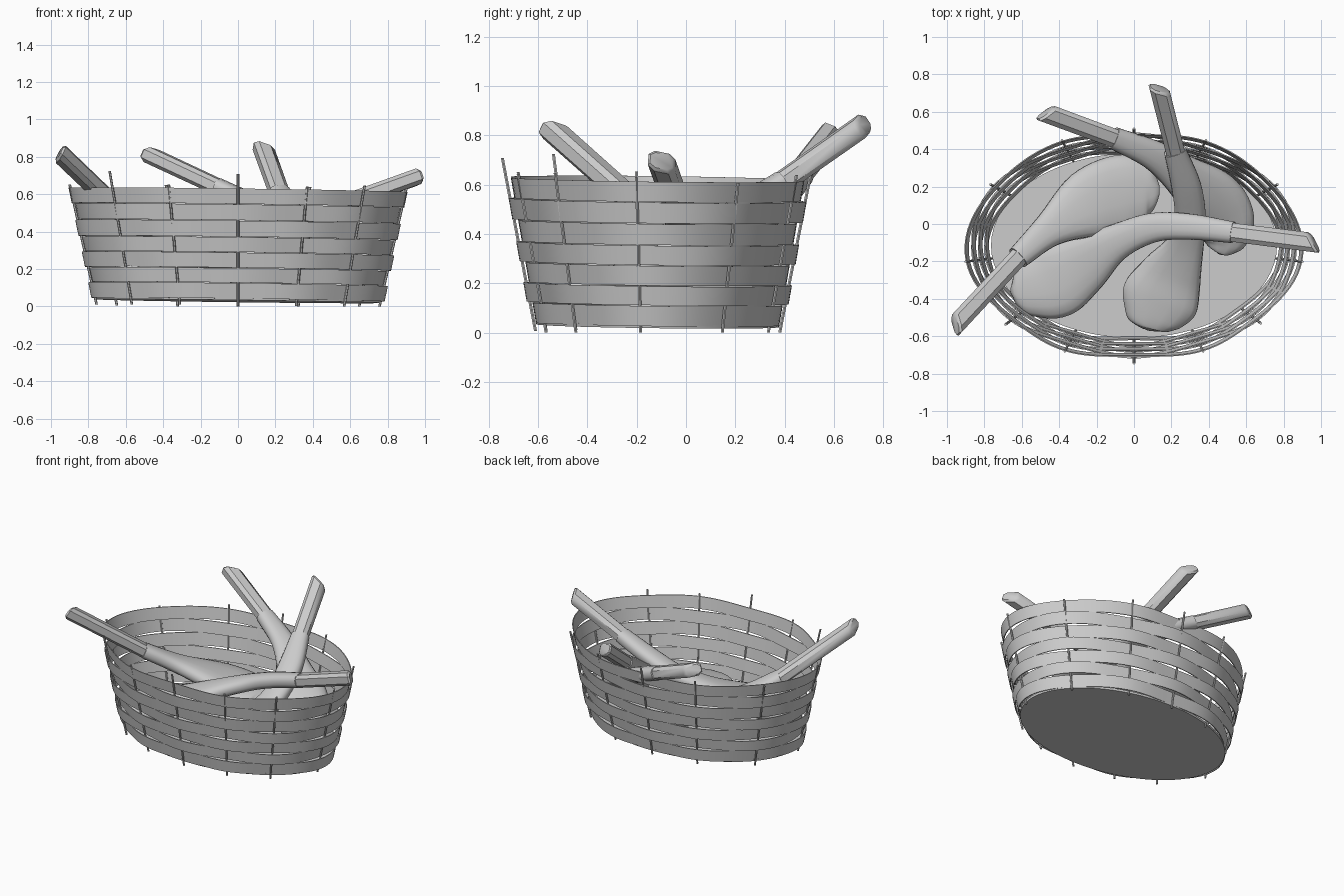
import bpy, bmesh, math
from mathutils import Vector

if "Cube" in bpy.data.objects:
    bpy.data.objects.remove(bpy.data.objects["Cube"])

grey = bpy.data.materials.new("plain grey")
grey.diffuse_color = (0.6, 0.6, 0.6, 1)
grey.use_nodes = True
grey.node_tree.nodes["Principled BSDF"].inputs["Base Color"].default_value = grey.diffuse_color


def finish(bm, name, angle=35):
    bmesh.ops.recalc_face_normals(bm, faces=bm.faces)
    me = bpy.data.meshes.new(name)
    bm.to_mesh(me)
    bm.free()
    ob = bpy.data.objects.new(name, me)
    bpy.context.collection.objects.link(ob)
    me.materials.append(grey)
    bpy.ops.object.select_all(action='DESELECT')
    ob.select_set(True)
    bpy.context.view_layer.objects.active = ob
    bpy.ops.object.shade_smooth_by_angle(angle=math.radians(angle))
    return ob


def skin(bm, rings, closed=False):
    # bridges consecutive rings of equal size, capping the ends when open
    vr = [[bm.verts.new(p) for p in r] for r in rings]
    n = len(vr[0])
    for i in range(len(vr) if closed else len(vr) - 1):
        a, b = vr[i], vr[(i + 1) % len(vr)]
        for k in range(n):
            bm.faces.new((a[k], a[(k + 1) % n], b[(k + 1) % n], b[k]))
    if not closed:
        bm.faces.new(vr[0])
        bm.faces.new(vr[-1][::-1])


def basket_point(a, z, off=0.0):
    # slightly tilted, flaring oval wall; angle measured from the front
    t = (z - 0.03) / 0.6
    x = (0.77 + 0.125 * t + off) * math.sin(a)
    dy = -(0.5 + 0.105 * t + off) * math.cos(a)
    return Vector((x, dy - 0.115, max(0.0, z - 0.013 * x - 0.012 * dy)))


# stake positions round the oval
half = [0, 24, 48, 82, 122, 155, 180]
angles = [math.radians(d) for d in half + [360 - d for d in half[5:0:-1]]]
N = len(angles)

# oval base
bm = bmesh.new()
ring = [2 * math.pi * i / 64 for i in range(64)]
skin(bm, [[basket_point(a, z, -0.008) for a in ring] for z in (0.028, 0.042)])
finish(bm, "basket_base")

# woven bands, alternating in front of and behind the stakes
edges = [0.035, 0.12, 0.2, 0.283, 0.365, 0.453, 0.54, 0.625]
AMP, THICK, STEPS = 0.012, 0.003, 10
for j in range(7):
    z0, z1 = edges[j] + 0.001, edges[j + 1] - 0.002
    rings = []
    for k in range(N):
        a0 = angles[k]
        a1 = angles[(k + 1) % N] + (2 * math.pi if k == N - 1 else 0)
        sign = -1 if (k + 6 - j) % 2 == 0 else 1
        for s in range(STEPS):
            f = s / STEPS
            a = a0 + (a1 - a0) * f
            o = sign * AMP * math.cos(math.pi * f)
            rings.append([basket_point(a, z0, o - THICK), basket_point(a, z0, o + THICK),
                          basket_point(a, z1, o + THICK), basket_point(a, z1, o - THICK)])
    bm = bmesh.new()
    skin(bm, rings, closed=True)
    finish(bm, "woven_band_%d" % (j + 1))

# upright stakes
tops = [0.7, 0.64, 0.65, 0.64, 0.62, 0.65, 0.67, 0.65, 0.62, 0.64, 0.71, 0.64]
bm = bmesh.new()
for a, top in zip(angles, tops):
    rings = []
    for z, off in ((0.0, 0), (top, 0.012)):
        c = basket_point(a, z, off)
        rings.append([c + Vector((0.007 * math.cos(t), 0.007 * math.sin(t), 0))
                      for t in (math.pi * i / 3 for i in range(6))])
    skin(bm, rings)
finish(bm, "basket_stakes")


def squarish(v, e):
    return math.copysign(abs(v) ** e, v)


def sweep(name, path, sides, angle, e, slant=0.0):
    # path entries: centre, half width, half thickness; slant shears the first end
    rings = []
    for i, (c, w, h) in enumerate(path):
        d = (path[min(i + 1, len(path) - 1)][0] - path[max(i - 1, 0)][0]).normalized()
        side = d.cross(Vector((0, 0, 1))).normalized()
        up = side.cross(d)
        cut = -slant / 0.05 if i < 2 else 0.0
        rings.append([c + side * w * squarish(math.cos(t), e) + up * h * squarish(math.sin(t), e)
                      + d * cut * w * squarish(math.cos(t), e)
                      for t in (2 * math.pi * (q + 0.5) / sides for q in range(sides))])
    bm = bmesh.new()
    skin(bm, rings)
    finish(bm, name, angle)


def spline(pts, steps=6):
    # Catmull-Rom through (x, y, z, half width)
    v = [Vector(p) for p in pts]
    v = [v[0] * 2 - v[1]] + v + [v[-1] * 2 - v[-2]]
    out = []
    for i in range(1, len(v) - 2):
        a, b, c, d = v[i - 1:i + 3]
        for s in range(steps):
            t = s / steps
            out.append(0.5 * (2 * b + (c - a) * t + (2 * a - 5 * b + 4 * c - d) * t * t
                              + (3 * b - a - 3 * c + d) * t ** 3))
    return out + [v[-2]]


def utensil(label, tip, pts, slant=0.035):
    # straight bar handle running into the collar of the flat head
    t, s = Vector(tip), Vector(pts[0][:3])
    d = (s - t).normalized()
    sweep(label + "_handle", [(t, 0.044, 0.034), (t + d * 0.015, 0.054, 0.046),
                              (s + d * 0.05, 0.053, 0.045)], 8, 40, 0.7, slant)
    path = []
    for p in spline(pts):
        w = max(p[3], 0.012)
        path.append((Vector(p[:3]), w, min(w, 0.04 + 0.12 * w)))
    sweep(label + "_head", path, 16, 50, 0.8)


utensil("left_paddle", (-0.955, -0.54, 0.82),
        [(-0.62, -0.18, 0.5, 0.062), (-0.45, -0.03, 0.39, 0.095), (-0.25, 0.1, 0.3, 0.185),
         (-0.08, 0.16, 0.24, 0.21), (0.04, 0.18, 0.21, 0.18), (0.1, 0.18, 0.2, 0.11),
         (0.13, 0.18, 0.19, 0.01)])
utensil("right_paddle", (0.965, -0.1, 0.695),
        [(0.53, -0.045, 0.54, 0.058), (0.3, -0.015, 0.47, 0.07), (0.1, -0.02, 0.4, 0.08),
         (-0.1, -0.1, 0.33, 0.1), (-0.28, -0.22, 0.26, 0.165), (-0.42, -0.3, 0.22, 0.205),
         (-0.55, -0.34, 0.2, 0.165), (-0.62, -0.355, 0.19, 0.11), (-0.66, -0.36, 0.19, 0.01)],
        -0.035)
utensil("back_left_paddle", (-0.475, 0.595, 0.81),
        [(-0.11, 0.46, 0.64, 0.06), (0.1, 0.37, 0.54, 0.08), (0.26, 0.26, 0.44, 0.115),
         (0.4, 0.14, 0.34, 0.17), (0.47, 0.03, 0.27, 0.175), (0.48, -0.07, 0.22, 0.14),
         (0.47, -0.13, 0.2, 0.08), (0.46, -0.16, 0.19, 0.01)])
utensil("back_paddle", (0.135, 0.725, 0.845),
        [(0.22, 0.39, 0.61, 0.06), (0.28, 0.2, 0.49, 0.08), (0.3, 0.03, 0.38, 0.085),
         (0.27, -0.12, 0.29, 0.105), (0.2, -0.27, 0.21, 0.17), (0.14, -0.4, 0.17, 0.21),
         (0.1, -0.5, 0.15, 0.16), (0.085, -0.55, 0.14, 0.1), (0.08, -0.57, 0.14, 0.01)])
